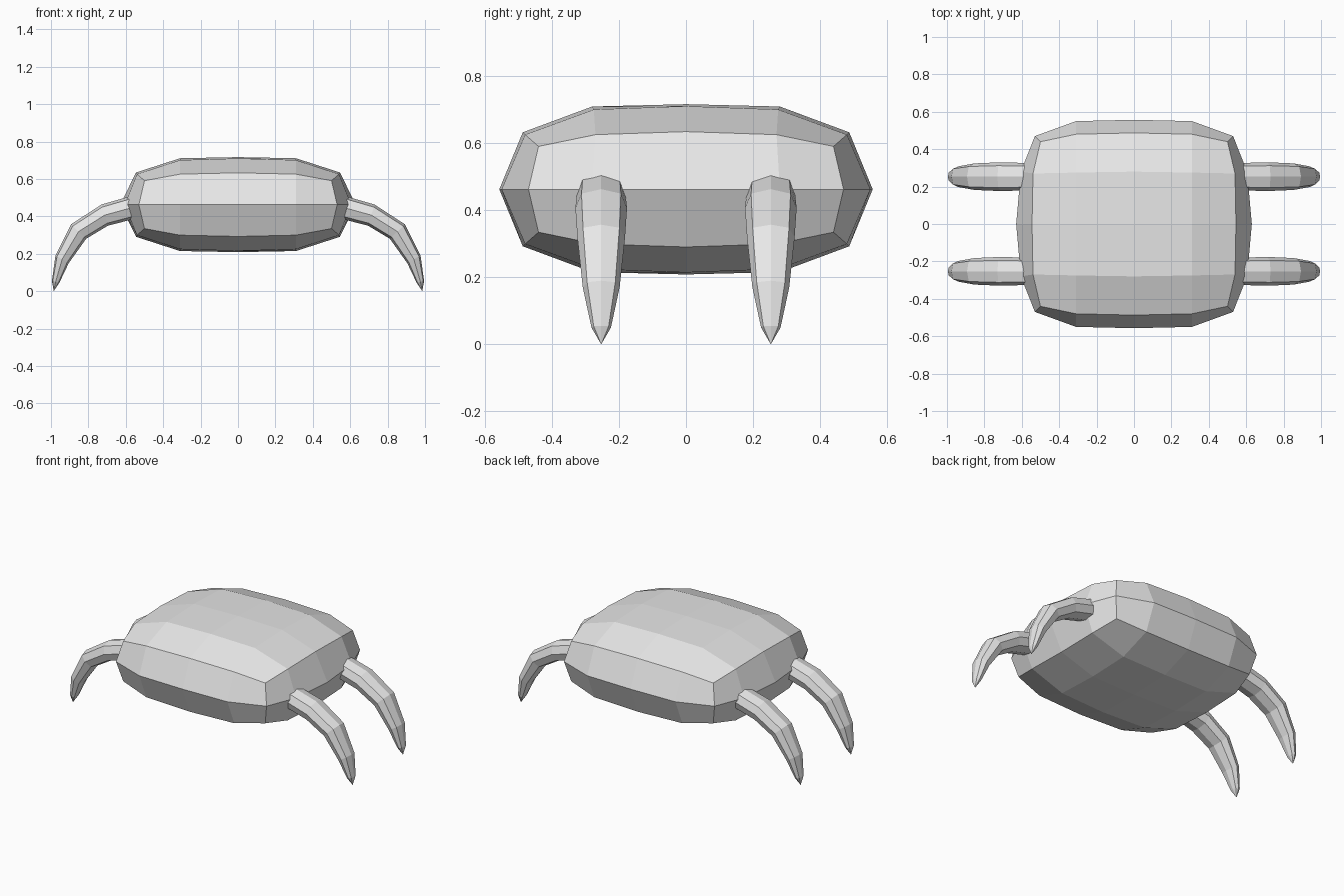
import bpy
import bmesh
import math
from mathutils import Vector

if "Cube" in bpy.data.objects:
    bpy.data.objects.remove(bpy.data.objects["Cube"])

MID_Z = 0.4625

grey = bpy.data.materials.new("light_grey")
grey.diffuse_color = (0.8, 0.8, 0.8, 1)
grey.use_nodes = True
grey.node_tree.nodes["Principled BSDF"].inputs["Base Color"].default_value = grey.diffuse_color

# One quarter of the shell: (x, y, height above the middle), keyed by grid step
CAP = {
    (0, 0): (0, 0, 0.254), (1, 0): (0.31, 0, 0.248), (2, 0): (0.545, 0, 0.172),
    (0, 1): (0, 0.28, 0.247), (1, 1): (0.31, 0.275, 0.238), (2, 1): (0.54, 0.27, 0.163),
    (0, 2): (0, 0.487, 0.17), (1, 2): (0.31, 0.48, 0.163), (2, 2): (0.50, 0.44, 0.128),
}
RIM = {
    (2, 0): (0.63, 0, 0), (2, 1): (0.605, 0.28, 0), (2, 2): (0.53, 0.47, 0),
    (1, 2): (0.31, 0.55, 0), (0, 2): (0, 0.557, 0),
}


def finish(bm, name):
    bmesh.ops.recalc_face_normals(bm, faces=bm.faces)
    mesh = bpy.data.meshes.new(name)
    bm.to_mesh(mesh)
    bm.free()
    mesh.materials.append(grey)
    obj = bpy.data.objects.new(name, mesh)
    bpy.context.collection.objects.link(obj)
    return obj


def build_body():
    bm = bmesh.new()
    cache = {}

    def vert(i, j, k):
        if (i, j, k) not in cache:
            x, y, z = (CAP if k else RIM)[abs(i), abs(j)]
            cache[i, j, k] = bm.verts.new((math.copysign(x, i), math.copysign(y, j), MID_Z + k * z))
        return cache[i, j, k]

    steps = range(-2, 2)
    # Top and bottom shells
    for k in (-1, 1):
        for i in steps:
            for j in steps:
                bm.faces.new([vert(i, j, k), vert(i + 1, j, k),
                              vert(i + 1, j + 1, k), vert(i, j + 1, k)])
    # Four walls, each two rows high
    for k in (-1, 0):
        for s in (-2, 2):
            for a in steps:
                bm.faces.new([vert(a, s, k), vert(a + 1, s, k),
                              vert(a + 1, s, k + 1), vert(a, s, k + 1)])
                bm.faces.new([vert(s, a, k), vert(s, a + 1, k),
                              vert(s, a + 1, k + 1), vert(s, a, k + 1)])
    finish(bm, "body")


# Leg rings: outer (x, z), inner (x, z), half width
LEG = [
    ((0.585, 0.505), (0.56, 0.385), 0.073),
    ((0.73, 0.463), (0.695, 0.35), 0.077),
    ((0.893, 0.357), (0.812, 0.28), 0.071),
    ((0.976, 0.19), (0.905, 0.15), 0.055),
    ((0.995, 0.055), (0.955, 0.045), 0.029),
]
TIP = (0.985, 0.0)


def build_leg(name, side, y0):
    bm = bmesh.new()
    rings = []
    for outer, inner, width in LEG:
        o = Vector((side * outer[0], y0, outer[1]))
        n = Vector((side * inner[0], y0, inner[1]))
        mid, half = (o + n) / 2, (o - n) / 2
        ring = []
        for s in range(8):
            a = s * math.pi / 4
            # Corners are pushed out a little, giving a boxy octagon
            r = 1.08 if s % 2 else 1.0
            ring.append(bm.verts.new(mid + half * math.cos(a) * r
                                     + Vector((0, width * math.sin(a) * r, 0))))
        rings.append(ring)
    for a, b in zip(rings, rings[1:]):
        for s in range(8):
            t = (s + 1) % 8
            bm.faces.new([a[s], a[t], b[t], b[s]])
    # Closed root and pointed foot
    bm.faces.new(rings[0])
    tip = bm.verts.new((side * TIP[0], y0, TIP[1]))
    for s in range(8):
        bm.faces.new([rings[-1][s], rings[-1][(s + 1) % 8], tip])
    finish(bm, name)


build_body()
for side, side_name in ((-1, "left"), (1, "right")):
    for y0, end_name in ((-0.253, "front"), (0.253, "back")):
        build_leg(f"{end_name}_{side_name}_leg", side, y0)
